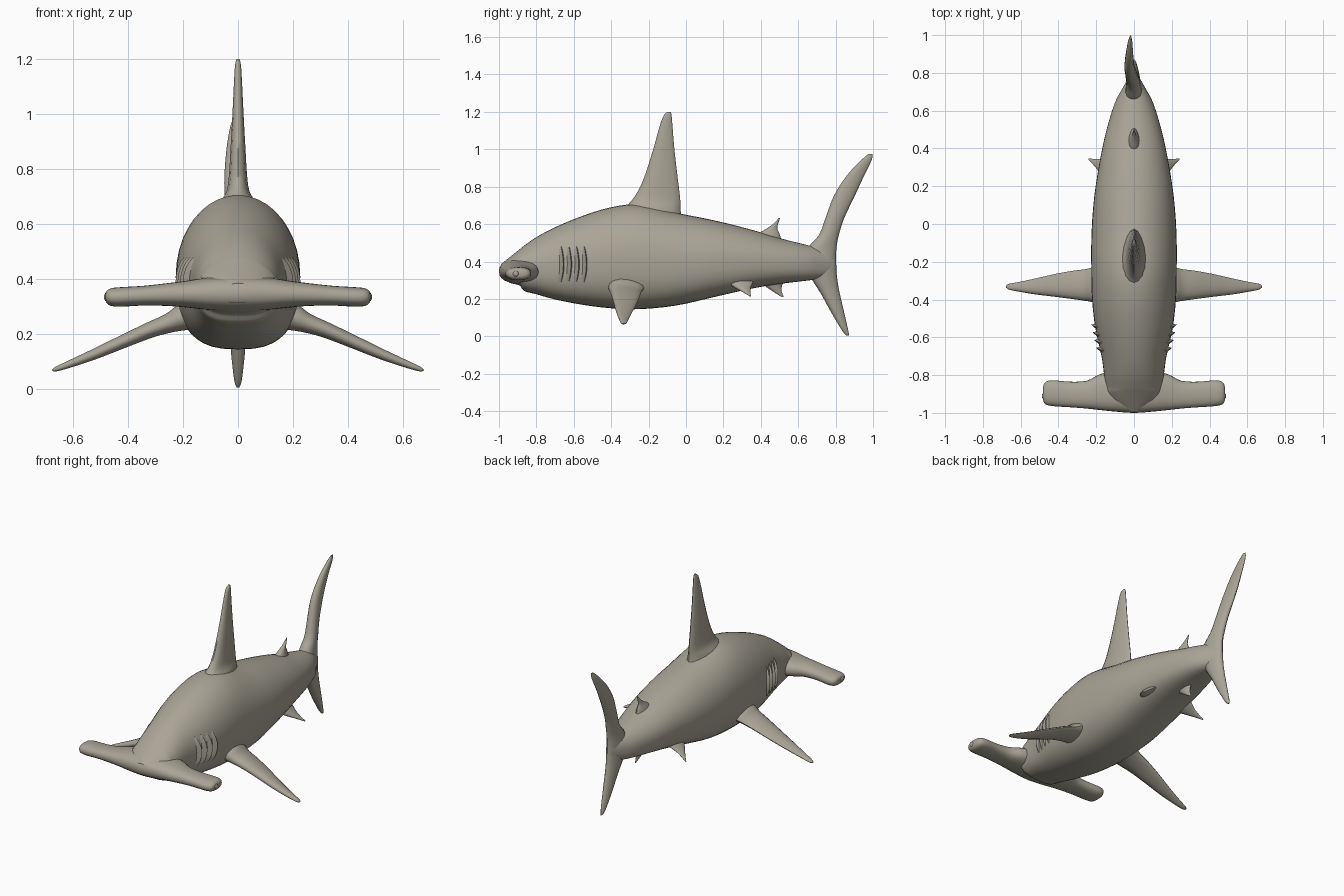
import bpy, bmesh, math
from mathutils import Vector

skin = bpy.data.materials.new("warm_grey_skin")
skin.diffuse_color = (0.40, 0.375, 0.305, 1)


def loft(name, rings, angle=50):
    """Skin a list of equal-sized point rings and cap the ends."""
    bm = bmesh.new()
    loops = [[bm.verts.new(p) for p in ring] for ring in rings]
    n = len(loops[0])
    for a, b in zip(loops, loops[1:]):
        for i in range(n):
            j = (i + 1) % n
            bm.faces.new((a[i], a[j], b[j], b[i]))
    bm.faces.new(loops[0])
    bm.faces.new(loops[-1])
    bmesh.ops.recalc_face_normals(bm, faces=bm.faces)
    mesh = bpy.data.meshes.new(name)
    bm.to_mesh(mesh)
    bm.free()
    mesh.materials.append(skin)
    obj = bpy.data.objects.new(name, mesh)
    bpy.context.collection.objects.link(obj)
    bpy.context.view_layer.objects.active = obj
    obj.select_set(True)
    bpy.ops.object.shade_smooth_by_angle(angle=math.radians(angle))
    obj.select_set(False)
    return obj


def smooth(rows, steps=3):
    """Catmull-Rom resampling of a table of section values."""
    out = []
    for i in range(len(rows) - 1):
        quad = [rows[max(i - 1, 0)], rows[i], rows[i + 1], rows[min(i + 2, len(rows) - 1)]]
        for s in range(steps):
            t = s / steps
            out.append([0.5 * (2 * b + (c - a) * t + (2 * a - 5 * b + 4 * c - d) * t * t
                               + (3 * b - a - 3 * c + d) * t ** 3) for a, b, c, d in zip(*quad)])
    return out + [list(rows[-1])]


def fin(name, sections, normal, sides=16):
    """Blade through sections (leading xyz, trailing xyz, half thickness)."""
    normal = Vector(normal).normalized()
    rings = []
    for sec in smooth(sections):
        lead, trail, thick = Vector(sec[0:3]), Vector(sec[3:6]), sec[6]
        ring = []
        for k in range(sides):
            a = 2 * math.pi * k / sides
            u = (1 - math.cos(a)) / 2
            ring.append(lead.lerp(trail, u) + normal * thick * math.sin(a) * (1.2 - 0.5 * u))
        rings.append(ring)
    return loft(name, rings)


def upright_fin(name, rows):
    """Fin on the centre line from rows (z, y lead, y trail, half thickness, x)."""
    return fin(name, [(x, y0, z, x, y1, z, t) for z, y0, y1, t, x in rows], (1, 0, 0))


# Body sections: y, bottom z, top z, half width
stations = smooth([
    (-0.99, 0.315, 0.385, 0.06), (-0.94, 0.285, 0.425, 0.12), (-0.89, 0.272, 0.465, 0.145),
    (-0.865, 0.242, 0.485, 0.15), (-0.80, 0.225, 0.53, 0.158), (-0.70, 0.197, 0.583, 0.172),
    (-0.55, 0.168, 0.645, 0.205), (-0.40, 0.15, 0.69, 0.222), (-0.25, 0.145, 0.705, 0.226),
    (-0.05, 0.165, 0.66, 0.225), (0.15, 0.21, 0.62, 0.21), (0.35, 0.255, 0.57, 0.178),
    (0.50, 0.28, 0.525, 0.145), (0.64, 0.297, 0.49, 0.102), (0.72, 0.31, 0.47, 0.06),
    (0.79, 0.34, 0.44, 0.02)])


def section(row, sides=40):
    y, zb, zt, w = row
    mid = zb + 0.48 * (zt - zb)
    ring = []
    for k in range(sides):
        a = 2 * math.pi * k / sides
        c, s = math.cos(a), math.sin(a)
        e = 1.0 if s > 0 else 0.74          # flatter belly
        x = w * math.copysign(abs(c) ** e, c)
        h = (zt - mid if s > 0 else mid - zb) * math.copysign(abs(s) ** e, s)
        ring.append((x, y, mid + h))
    return ring


def flank_x(y, z):
    """Half width of the body surface at a given point."""
    for a, b in zip(stations, stations[1:]):
        if a[0] <= y <= b[0]:
            t = (y - a[0]) / (b[0] - a[0])
            zb, zt, w = [a[i] + (b[i] - a[i]) * t for i in (1, 2, 3)]
            mid = zb + 0.48 * (zt - zb)
            p = 2.0 if z > mid else 2.7
            r = abs(z - mid) / (zt - mid if z > mid else mid - zb)
            return w * max(0, 1 - r ** p) ** (1 / p)


loft("body", [section(r) for r in stations])

# Hammer head: x, front y, back y, bottom z, top z
half = [(0, -1.0, -0.78, 0.283, 0.412), (0.10, -0.993, -0.78, 0.287, 0.408),
        (0.18, -0.985, -0.795, 0.296, 0.395), (0.25, -0.977, -0.83, 0.302, 0.386),
        (0.34, -0.97, -0.835, 0.304, 0.376), (0.42, -0.965, -0.828, 0.300, 0.371),
        (0.46, -0.958, -0.832, 0.302, 0.367), (0.477, -0.945, -0.848, 0.312, 0.358),
        (0.482, -0.925, -0.87, 0.323, 0.348)]
rows = [(-r[0],) + r[1:] for r in reversed(half[1:])] + half
rings = []
for x, y0, y1, z0, z1 in smooth(rows):
    ring = []
    for k in range(24):
        a = 2 * math.pi * k / 24
        c, s = math.cos(a), math.sin(a)
        ring.append((x, (y0 + y1) / 2 + (y1 - y0) / 2 * math.copysign(abs(c) ** 0.85, c),
                     (z0 + z1) / 2 + (z1 - z0) / 2 * math.copysign(abs(s) ** 0.85, s)))
    rings.append(ring)
loft("hammer_head", rings)

# Main dorsal fin with a flared root
upright_fin("dorsal_fin", [
    (0.62, -0.36, -0.02, 0.085, 0), (0.68, -0.335, -0.03, 0.066, 0), (0.72, -0.295, -0.03, 0.043, 0),
    (0.78, -0.255, -0.036, 0.034, 0), (0.86, -0.22, -0.046, 0.029, 0), (1.0, -0.175, -0.062, 0.021, 0),
    (1.12, -0.142, -0.072, 0.015, 0), (1.18, -0.12, -0.077, 0.011, 0), (1.20, -0.10, -0.082, 0.005, 0)])

# Tail fin, upper lobe slightly bent aside
upright_fin("tail_fin", [
    (0.005, 0.857, 0.872, 0.004, 0), (0.03, 0.835, 0.868, 0.014, 0), (0.13, 0.775, 0.845, 0.026, 0),
    (0.23, 0.72, 0.822, 0.034, 0), (0.31, 0.67, 0.808, 0.042, 0), (0.39, 0.64, 0.803, 0.048, 0),
    (0.47, 0.65, 0.804, 0.043, -0.002), (0.54, 0.71, 0.817, 0.036, -0.006), (0.63, 0.745, 0.845, 0.031, -0.014),
    (0.75, 0.79, 0.902, 0.027, -0.024), (0.86, 0.86, 0.953, 0.02, -0.024),
    (0.94, 0.935, 0.992, 0.012, -0.02), (0.975, 0.975, 0.998, 0.004, -0.018)])

# Small rear fins on the centre line
upright_fin("second_dorsal_fin", [
    (0.51, 0.36, 0.51, 0.04, 0), (0.55, 0.39, 0.50, 0.026, 0), (0.575, 0.43, 0.488, 0.016, 0),
    (0.60, 0.465, 0.492, 0.009, 0), (0.632, 0.496, 0.503, 0.002, 0)])
upright_fin("anal_fin", [
    (0.31, 0.39, 0.53, 0.035, 0), (0.275, 0.415, 0.515, 0.022, 0), (0.25, 0.45, 0.51, 0.014, 0),
    (0.23, 0.48, 0.515, 0.008, 0), (0.21, 0.512, 0.523, 0.002, 0)])

for side, label in ((-1, "left"), (1, "right")):
    # Pectoral fin: x, front y, back y, z, half thickness
    pect = [(0.15, -0.42, -0.21, 0.275, 0.06), (0.21, -0.415, -0.225, 0.257, 0.048),
            (0.25, -0.408, -0.238, 0.24, 0.037), (0.32, -0.398, -0.247, 0.215, 0.03),
            (0.42, -0.385, -0.265, 0.172, 0.025), (0.52, -0.373, -0.288, 0.128, 0.02),
            (0.61, -0.358, -0.307, 0.092, 0.014), (0.66, -0.348, -0.316, 0.073, 0.009),
            (0.676, -0.338, -0.325, 0.068, 0.003)]
    fin(label + "_pectoral_fin", [(side * x, a, z, side * x, b, z, t) for x, a, b, z, t in pect],
        (side * 0.4, 0, 1))

    # Pelvic fin
    pelv = [(0.11, 0.20, 0.37, 0.31, 0.03), (0.15, 0.235, 0.355, 0.28, 0.02),
            (0.18, 0.27, 0.345, 0.258, 0.013), (0.21, 0.308, 0.344, 0.236, 0.008),
            (0.24, 0.34, 0.348, 0.215, 0.002)]
    fin(label + "_pelvic_fin", [(side * x, a, z, side * x, b, z, t) for x, a, b, z, t in pelv],
        (side * 0.6, 0, 1))

    # Gill flaps: thin raised ridges swept along the flank
    for g in range(4):
        rings = []
        for i in range(11):
            t = i / 10
            z = 0.29 + 0.19 * t
            y = -0.695 + 0.041 * g + 0.012 * math.sin(math.pi * t)
            lift = 0.018 * math.sin(math.pi * t) ** 0.6 + 0.001
            x0, x1 = flank_x(y, z), flank_x(y + 0.03, z)
            rings.append([(side * (x0 - 0.008), y, z), (side * (x1 + lift), y + 0.027, z),
                          (side * (x1 - 0.008), y + 0.034, z)])
        loft(f"{label}_gill_{g + 1}", rings, 30)

    # Eye: shallow bead on the end of the hammer
    rings = []
    for r, d in ((0.016, -0.012), (0.015, 0.001), (0.01, 0.005), (0.003, 0.0065)):
        rings.append([(side * (0.481 + d), -0.91 + r * math.cos(k * math.pi / 8),
                       0.335 + r * math.sin(k * math.pi / 8)) for k in range(16)])
    loft(label + "_eye", rings)
